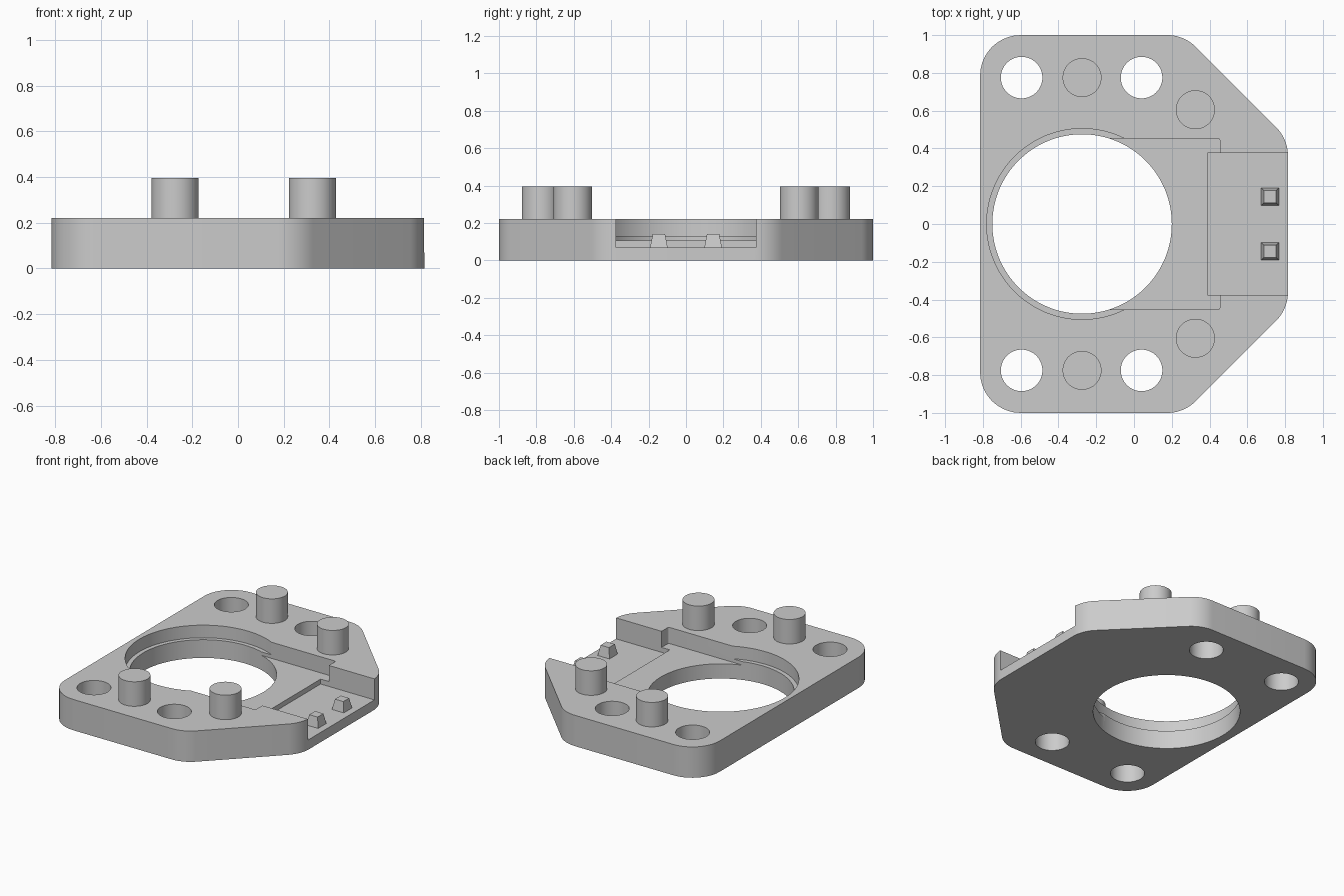
import bpy, bmesh, math
from mathutils import Vector

default = bpy.data.objects.get("Cube")
if default:
    bpy.data.objects.remove(default, do_unlink=True)

TOP = 0.22
BORE_X = -0.275

grey = bpy.data.materials.new("mid grey")
grey.use_nodes = True
grey.diffuse_color = (0.6, 0.6, 0.6, 1)
grey.node_tree.nodes["Principled BSDF"].inputs["Base Color"].default_value = grey.diffuse_color


def prism(name, outline, z0, z1, taper=1.0):
    """Extrude a counter-clockwise outline; taper scales the upper end."""
    mid = sum(outline, Vector((0, 0))) / len(outline)
    bm = bmesh.new()
    low = [bm.verts.new((*p, z0)) for p in outline]
    high = [bm.verts.new((*(mid + (p - mid) * taper), z1)) for p in outline]
    bm.faces.new(low[::-1])
    bm.faces.new(high)
    n = len(outline)
    for i in range(n):
        j = (i + 1) % n
        bm.faces.new((low[i], low[j], high[j], high[i]))
    mesh = bpy.data.meshes.new(name)
    bm.to_mesh(mesh)
    bm.free()
    mesh.materials.append(grey)
    obj = bpy.data.objects.new(name, mesh)
    bpy.context.collection.objects.link(obj)
    return obj


def circle(x, y, r, n=64):
    return [Vector((x + r * math.cos(2 * math.pi * i / n),
                    y + r * math.sin(2 * math.pi * i / n))) for i in range(n)]


def rect(x0, x1, y0, y1):
    return [Vector(p) for p in ((x0, y0), (x1, y0), (x1, y1), (x0, y1))]


def rounded(corners, r, steps=10):
    """Replace each convex corner with a tangent arc of radius r."""
    pts = []
    for i, c in enumerate(corners):
        a = (corners[i - 1] - c).normalized()
        b = (corners[(i + 1) % len(corners)] - c).normalized()
        half = a.angle(b) / 2
        centre = c + (a + b).normalized() * r / math.sin(half)
        start = c + a * r / math.tan(half) - centre
        sweep = math.pi - 2 * half
        for k in range(steps + 1):
            t = sweep * k / steps
            pts.append(centre + Vector((start.x * math.cos(t) - start.y * math.sin(t),
                                        start.x * math.sin(t) + start.y * math.cos(t))))
    return pts


def activate(obj):
    bpy.ops.object.select_all(action='DESELECT')
    obj.select_set(True)
    bpy.context.view_layer.objects.active = obj


def cut(target, outline, z0, z1):
    cutter = prism("cutter", outline, z0, z1)
    cutter.hide_render = True
    mod = target.modifiers.new("cut", 'BOOLEAN')
    mod.operation = 'DIFFERENCE'
    mod.solver = 'EXACT'
    mod.object = cutter
    activate(target)
    bpy.ops.object.modifier_apply(modifier=mod.name)
    bpy.data.objects.remove(cutter, do_unlink=True)


def smooth(obj):
    activate(obj)
    bpy.ops.object.shade_smooth_by_angle(angle=math.radians(30))


# Base plate with two chamfered corners
half = [(0.265, -1), (0.815, -0.45)]
corners = [(-0.815, -1)] + half + [(x, -y) for x, y in half[::-1]] + [(-0.815, 1)]
plate = prism("base_plate", rounded([Vector(c) for c in corners], 0.215), 0, TOP)

# Main bore, its shallow ledge, and the stepped side pockets
cut(plate, circle(BORE_X, 0, 0.475, 128), -0.1, 0.5)
cut(plate, circle(BORE_X, 0, 0.505, 128), 0.13, 0.5)
cut(plate, rounded(rect(BORE_X, 0.455, -0.453, 0.453), 0.012, 4), 0.105, 0.5)
cut(plate, rect(0.39, 1, -0.375, 0.375), 0.07, 0.5)

# Mounting holes
for side in (-1, 1):
    for x in (-0.595, 0.04):
        cut(plate, circle(x, side * 0.775, 0.11), -0.1, 0.5)
smooth(plate)

# Locating pegs and small tapered latches on both sides
for side, label in ((-1, "right"), (1, "left")):
    for x, y, place in ((BORE_X, 0.775, "outer"), (0.325, 0.605, "inner")):
        smooth(prism(f"{label}_{place}_peg", circle(x, side * y, 0.103), TOP - 0.01, 0.395))
    y = side * 0.145
    prism(f"{label}_latch", rect(0.673, 0.767, y - 0.047, y + 0.047), 0.068, 0.142, 0.7)
